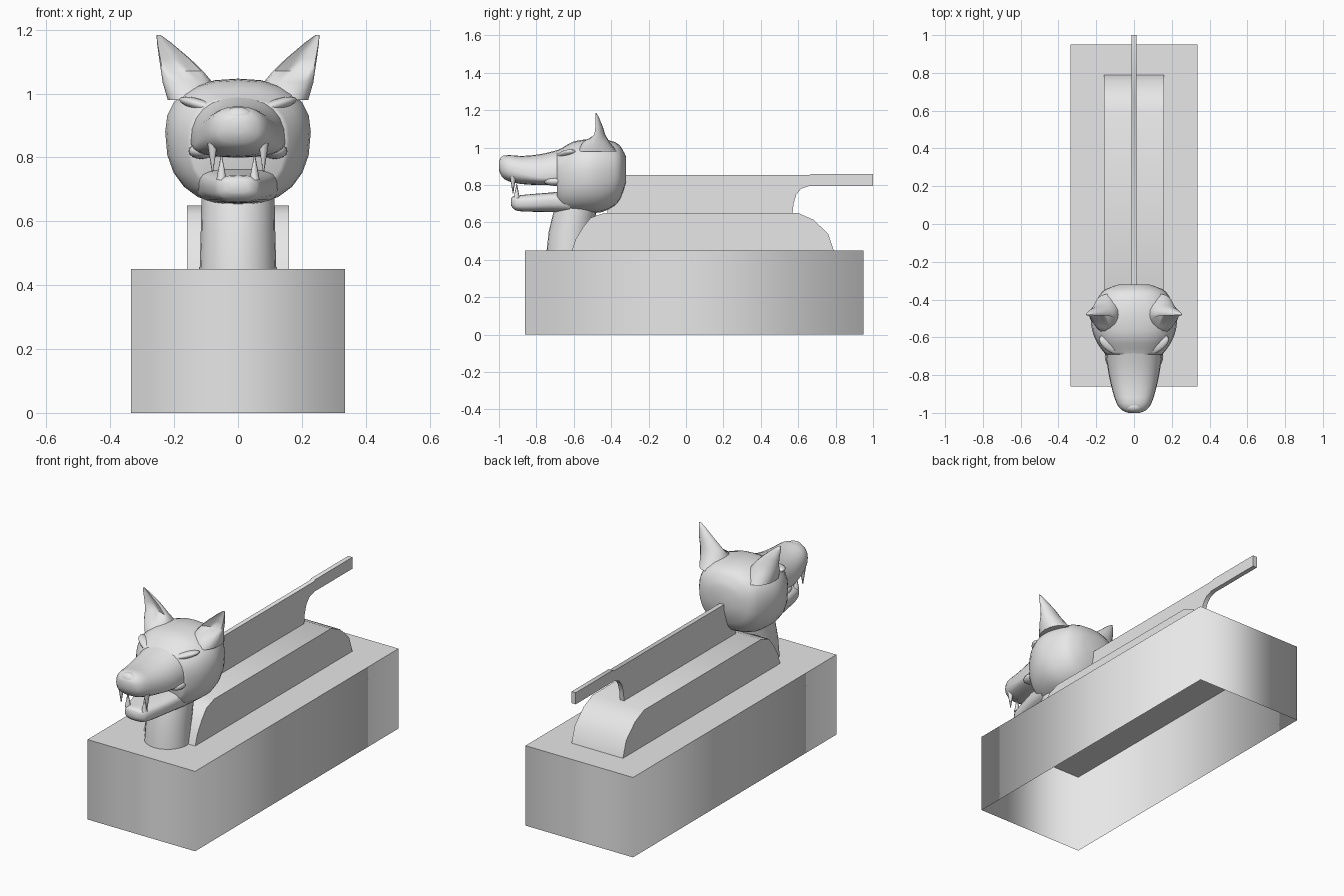
import bpy, bmesh, math
from mathutils import Vector

cube = bpy.data.objects.get("Cube")
if cube:
    bpy.data.objects.remove(cube, do_unlink=True)

grey = bpy.data.materials.new("plain grey")
grey.use_nodes = True
grey.diffuse_color = (0.8, 0.8, 0.8, 1)
grey.node_tree.nodes["Principled BSDF"].inputs["Base Color"].default_value = (0.8, 0.8, 0.8, 1)


def finish(name, bm, angle=None, recalc=True):
    """Turn a bmesh into a named object, smoothed fully or by angle."""
    if recalc:
        bmesh.ops.recalc_face_normals(bm, faces=bm.faces)
    mesh = bpy.data.meshes.new(name)
    bm.to_mesh(mesh)
    bm.free()
    mesh.materials.append(grey)
    obj = bpy.data.objects.new(name, mesh)
    bpy.context.collection.objects.link(obj)
    bpy.ops.object.select_all(action='DESELECT')
    obj.select_set(True)
    bpy.context.view_layer.objects.active = obj
    if angle is None:
        bpy.ops.object.shade_smooth()
    else:
        bpy.ops.object.shade_smooth_by_angle(angle=math.radians(angle))
    return obj


def loft(name, rings, angle=60):
    """Skin a list of rings, closing both ends."""
    bm = bmesh.new()
    rows = [[bm.verts.new(p) for p in ring] for ring in rings]
    n = len(rows[0])
    for a, b in zip(rows, rows[1:]):
        for i in range(n):
            j = (i + 1) % n
            bm.faces.new((a[i], a[j], b[j], b[i]))
    bm.faces.new(rows[0])
    bm.faces.new(rows[-1])
    return finish(name, bm, angle)


def extrude_profile(name, profile, half, angle):
    """Sideways extrusion of a (y, z) outline."""
    return loft(name, [[(x, y, z) for y, z in profile] for x in (-half, half)], angle)


def power(v, e):
    return math.copysign(abs(v) ** e, v)


def section(y, w, low, mid, high, e=0.85, n=24):
    """Rounded cross-section with separate lower and upper heights."""
    ring = []
    for k in range(n):
        a = math.tau * k / n
        s = power(math.sin(a), e)
        ring.append((w * power(math.cos(a), e), y, mid + s * (high - mid if s > 0 else mid - low)))
    return ring


def smooth_path(keys, steps=2):
    """Catmull-Rom interpolation between rows of numbers."""
    out = []
    for i in range(len(keys) - 1):
        p = [Vector(keys[max(0, min(len(keys) - 1, i + d))]) for d in (-1, 0, 1, 2)]
        for s in range(steps):
            t = s / steps
            out.append(0.5 * (2 * p[1] + (p[2] - p[0]) * t
                              + (2 * p[0] - 5 * p[1] + 4 * p[2] - p[3]) * t * t
                              + (3 * p[1] - p[0] - 3 * p[2] + p[3]) * t ** 3))
    return out + [Vector(keys[-1])]


# Open-bottomed base: soft-shaded walls and a separate flat lid
corners = [(-0.335, -0.86), (0.335, -0.86), (0.335, 0.95), (-0.335, 0.95)]
bm = bmesh.new()
low = [bm.verts.new((x, y, 0)) for x, y in corners]
top = [bm.verts.new((x, y, 0.45)) for x, y in corners]
for i in range(4):
    j = (i + 1) % 4
    bm.faces.new((low[i], low[j], top[j], top[i]))
finish("base_walls", bm, recalc=False)
bm = bmesh.new()
bm.faces.new([bm.verts.new((x, y, 0.45)) for x, y in corners])
finish("base_lid", bm, 30, recalc=False)

# Ridge with rounded ends
ridge = [(-0.61, 0.45), (-0.59, 0.51), (-0.55, 0.575), (-0.51, 0.625), (-0.44, 0.65),
         (0.60, 0.65), (0.68, 0.615), (0.76, 0.54), (0.79, 0.45)]
extrude_profile("ridge", ridge, 0.16, 42)

# Thin upright fin with a handle at the back
fin = [(-0.42, 0.65), (0.57, 0.65), (0.575, 0.70), (0.59, 0.75), (0.615, 0.78), (0.66, 0.795),
       (1.0, 0.795), (1.0, 0.86), (0.67, 0.86), (0.66, 0.853), (-0.42, 0.853)]
extrude_profile("fin_handle", fin, 0.013, 35)

# Neck
neck = []
for z, y, r in ((0.45, -0.625, 0.12), (0.55, -0.617, 0.117), (0.65, -0.595, 0.115), (0.72, -0.575, 0.115)):
    neck.append([(r * math.cos(math.tau * k / 24), y + r * math.sin(math.tau * k / 24), z)
                 for k in range(24)])
loft("neck", neck)

# Skull, then the upper snout: y, half width, low, widest and high z
skull = [(-0.32, 0.08, 0.82, 0.88, 0.95), (-0.345, 0.15, 0.74, 0.88, 1.0),
         (-0.38, 0.185, 0.69, 0.88, 1.03), (-0.45, 0.215, 0.655, 0.88, 1.045),
         (-0.52, 0.228, 0.65, 0.88, 1.045), (-0.60, 0.21, 0.65, 0.87, 1.033),
         (-0.66, 0.175, 0.66, 0.86, 1.0), (-0.69, 0.15, 0.69, 0.86, 0.985)]
snout = [(-0.66, 0.15, 0.80, 0.85, 0.995), (-0.72, 0.145, 0.80, 0.84, 0.978),
         (-0.79, 0.135, 0.80, 0.84, 0.963), (-0.88, 0.115, 0.805, 0.86, 0.955),
         (-0.95, 0.092, 0.82, 0.88, 0.96), (-0.985, 0.065, 0.845, 0.89, 0.945),
         (-1.0, 0.03, 0.88, 0.905, 0.925)]
loft("skull", [section(*k) for k in smooth_path(skull)])
loft("upper_snout", [section(*k) for k in smooth_path(snout)])

# Lower jaw
jaw = [(-0.62, 0.13, 0.65, 0.72, 0.77), (-0.72, 0.115, 0.655, 0.72, 0.76),
       (-0.82, 0.092, 0.657, 0.71, 0.752), (-0.89, 0.074, 0.66, 0.705, 0.745),
       (-0.92, 0.06, 0.67, 0.705, 0.742), (-0.935, 0.035, 0.69, 0.71, 0.73)]
loft("lower_jaw", [section(*k, e=0.7) for k in smooth_path(jaw)])

# Nose pad
bm = bmesh.new()
bmesh.ops.create_uvsphere(bm, u_segments=16, v_segments=10, radius=1)
for v in bm.verts:
    v.co = Vector((0, -0.968, 0.925)) + v.co * Vector((0.05, 0.03, 0.033))
finish("nose", bm)

# Paired parts: ears, brows and fangs
ear_rows = [(0.145, -0.475, 0.98, 0.075, 0.105), (0.158, -0.48, 1.035, 0.078, 0.068),
            (0.175, -0.48, 1.07, 0.066, 0.048), (0.199, -0.477, 1.11, 0.048, 0.033),
            (0.232, -0.48, 1.16, 0.022, 0.015), (0.249, -0.482, 1.184, 0.006, 0.004)]
for side, label in ((1, "left"), (-1, "right")):
    # Pointed ear, hollowed at the front
    rings = []
    for r, (cx, cy, cz, rx, ry) in enumerate(ear_rows):
        ring = []
        for k in range(16):
            a = math.tau * k / 16
            s = math.sin(a)
            if s < 0 and r > 1:
                s += 1.2 * s * s
            ring.append((side * (cx + rx * math.cos(a)), cy + ry * s, cz))
        rings.append(ring)
    loft(label + "_ear", rings, 70)

    # Brow sloping down toward the snout
    bm = bmesh.new()
    bmesh.ops.create_uvsphere(bm, u_segments=16, v_segments=8, radius=1)
    for v in bm.verts:
        x, y, z = v.co
        v.co = (side * (0.115 + 0.07 * x), -0.64 + 0.045 * y + 0.03 * x, 0.962 + 0.02 * z + 0.02 * x)
    finish(label + "_brow", bm)

    # Cheek fold at the mouth corner
    bm = bmesh.new()
    bmesh.ops.create_uvsphere(bm, u_segments=16, v_segments=8, radius=1)
    for v in bm.verts:
        x, y, z = v.co
        v.co = (side * (0.115 + 0.04 * x), -0.70 + 0.06 * y, 0.82 + 0.025 * z)
    finish(label + "_lip", bm)

    # Upper and lower fangs
    for name, x, y, root, tip in (("upper_fang", 0.08, -0.925, 0.845, 0.755),
                                  ("lower_fang", 0.052, -0.905, 0.73, 0.805)):
        rings = [[(side * (x + r * math.cos(math.tau * k / 8)), y + r * math.sin(math.tau * k / 8), z)
                  for k in range(8)] for z, r in ((root, 0.016), (tip, 0.002))]
        loft(label + "_" + name, rings)
